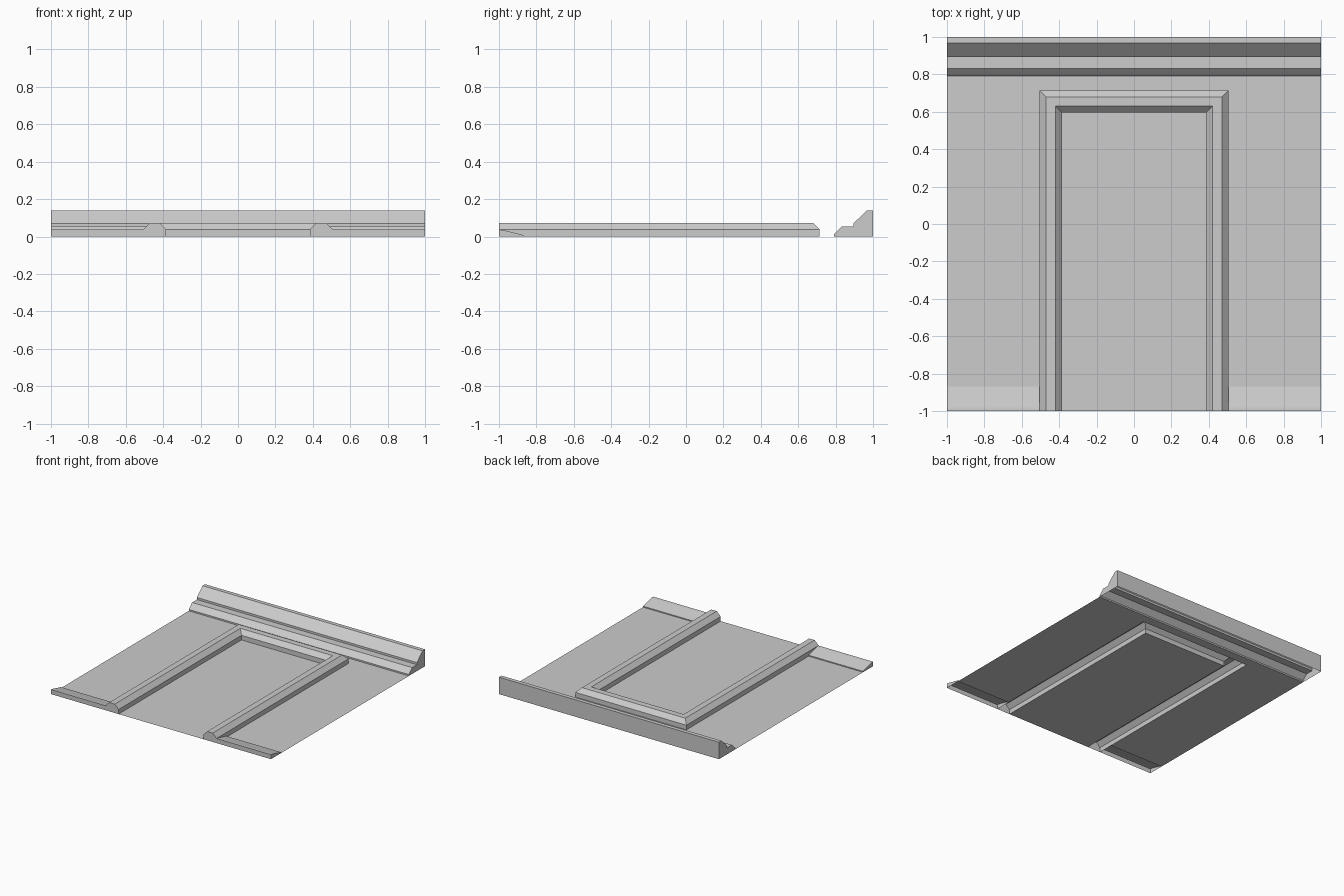
import bpy

if "Cube" in bpy.data.objects:
    bpy.data.objects.remove(bpy.data.objects["Cube"])

# One flat colour for the whole wall module
grey = bpy.data.materials.new("light grey plaster")
grey.diffuse_color = (0.604, 0.604, 0.604, 1)
grey.use_nodes = True
grey.node_tree.nodes["Principled BSDF"].inputs["Base Color"].default_value = grey.diffuse_color


def add_mesh(name, verts, faces):
    mesh = bpy.data.meshes.new(name)
    mesh.from_pydata(verts, [], faces)
    mesh.materials.append(grey)
    obj = bpy.data.objects.new(name, mesh)
    bpy.context.collection.objects.link(obj)
    return obj


def loft(name, stations, cap_start=True, cap_end=True):
    """Skin a moulding profile through a row of stations, open underneath."""
    n = len(stations[0])
    verts = [p for s in stations for p in s]
    faces = []
    for s in range(len(stations) - 1):
        for i in range(n - 1):
            a, b = s * n + i, (s + 1) * n + i
            faces.append((a, b, b + 1, a + 1))
    if cap_start:
        faces.append(tuple(range(n)))
    if cap_end:
        faces.append(tuple(reversed(range(len(verts) - n, len(verts)))))
    return add_mesh(name, verts, faces)


def along_x(profile, xs):
    return [[(x, y, z) for y, z in profile] for x in xs]


def panel(name, x0, x1, y0, y1):
    return add_mesh(name, [(x0, y0, 0), (x1, y0, 0), (x1, y1, 0), (x0, y1, 0)],
                    [(0, 1, 2, 3)])


IN_X, OUT_X = 0.385, 0.505      # door frame half widths
IN_Y, OUT_Y = 0.595, 0.715      # door frame top edge
SKIRT_Y, CORNICE_Y = -0.87, 0.79

# Flat sheets of wall between the mouldings
panel("door_panel", -IN_X, IN_X, -1, IN_Y)
panel("wall_above_door", -OUT_X, OUT_X, OUT_Y, CORNICE_Y)
panel("wall_left", -1, -OUT_X, SKIRT_Y, CORNICE_Y)
panel("wall_right", OUT_X, 1, SKIRT_Y, CORNICE_Y)

# Stepped cornice along the top
cornice = [(CORNICE_Y, 0), (CORNICE_Y, 0.012), (0.832, 0.053), (0.895, 0.053),
           (0.895, 0.07), (0.967, 0.139), (1, 0.139), (1, 0)]
loft("cornice", along_x(cornice, (-1, 1)))

# Sloped skirting on each side of the door
skirting = [(-1, 0), (-1, 0.037), (-0.98, 0.035), (SKIRT_Y, 0.008), (SKIRT_Y, 0)]
loft("skirting_left", along_x(skirting, (-1, -OUT_X)), cap_end=False)
loft("skirting_right", along_x(skirting, (OUT_X, 1)), cap_start=False)

# Chamfered door frame, mitred at the upper corners: (outward offset, height)
frame = [(0, 0), (0, 0.038), (0.035, 0.073), (0.085, 0.073), (0.12, 0.038), (0.12, 0)]
loft("door_frame", [
    [(-IN_X - d, -1, z) for d, z in frame],
    [(-IN_X - d, IN_Y + d, z) for d, z in frame],
    [(IN_X + d, IN_Y + d, z) for d, z in frame],
    [(IN_X + d, -1, z) for d, z in frame],
])
